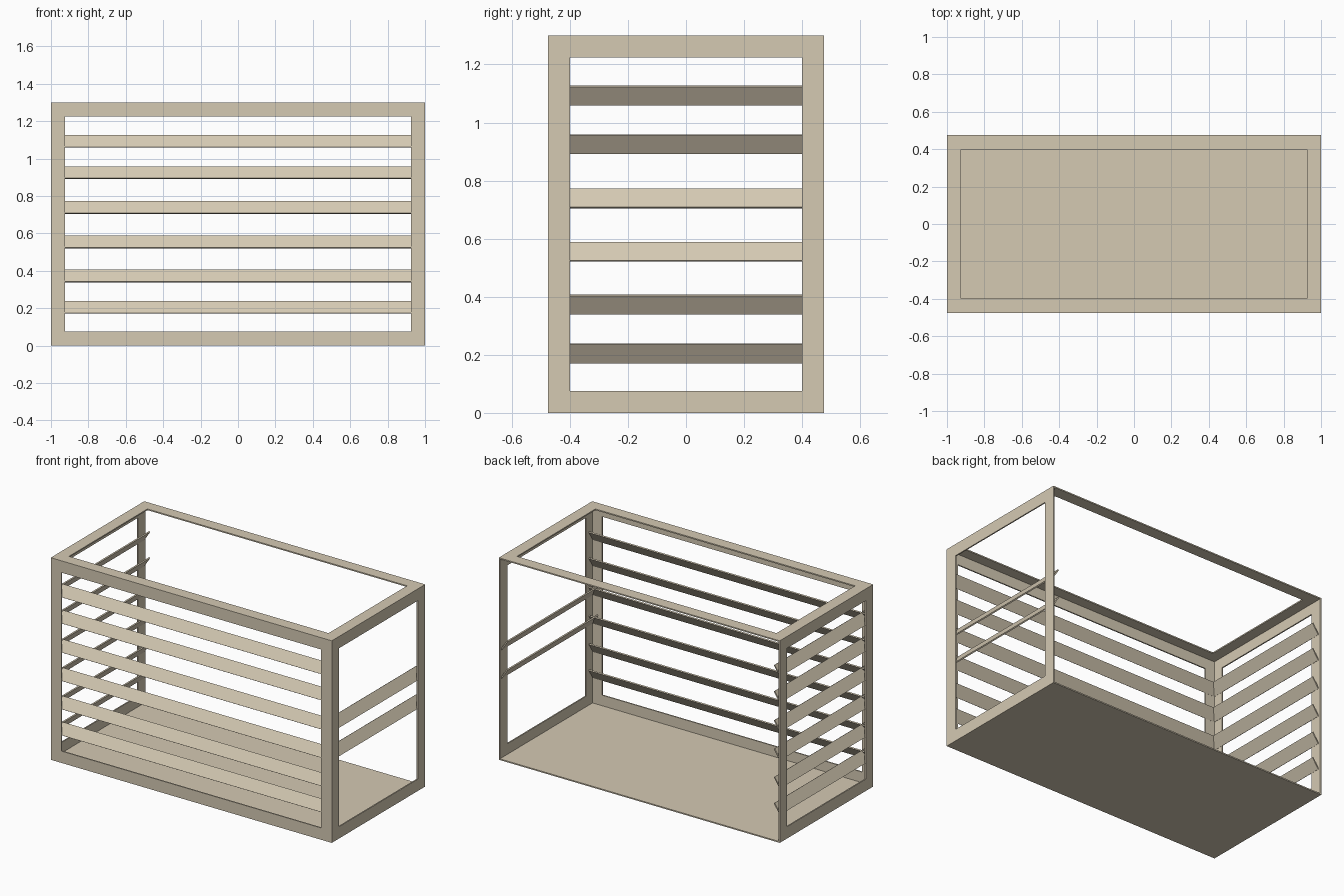
import bpy
import bmesh
from math import radians
from mathutils import Matrix, Vector

if "Cube" in bpy.data.objects:
    bpy.data.objects.remove(bpy.data.objects["Cube"], do_unlink=True)

W, D, H = 2.0, 0.95, 1.3      # overall size
T = 0.008                     # sheet thickness
RAIL = 0.076                  # visible width of the frame rails
SLAT_Z = [0.205, 0.373, 0.555, 0.738, 0.925, 1.093]
SLAT_RISE, SLAT_DEPTH = 0.064, 0.042

paint = bpy.data.materials.new("warm_beige")
paint.use_nodes = True
colour = (0.66, 0.585, 0.45, 1)
paint.diffuse_color = colour
paint.node_tree.nodes["Principled BSDF"].inputs["Base Color"].default_value = colour


def finish(name, bm):
    bmesh.ops.recalc_face_normals(bm, faces=bm.faces)
    mesh = bpy.data.meshes.new(name)
    bm.to_mesh(mesh)
    bm.free()
    mesh.materials.append(paint)
    obj = bpy.data.objects.new(name, mesh)
    bpy.context.collection.objects.link(obj)
    return obj


def sheet(name, centre, u, v, border_u=None, border_v=None):
    """Thin sheet spanned by half-axes u and v; borders cut a rectangular opening."""
    centre, u, v = Vector(centre), Vector(u), Vector(v)
    bm = bmesh.new()
    corners = [(-1, -1), (1, -1), (1, 1), (-1, 1)]
    outer = [bm.verts.new(centre + u * a + v * b) for a, b in corners]
    if border_u is None:
        bm.faces.new(outer)
    else:
        su, sv = 1 - border_u / u.length, 1 - border_v / v.length
        inner = [bm.verts.new(centre + u * a * su + v * b * sv) for a, b in corners]
        for i in range(4):
            j = (i + 1) % 4
            bm.faces.new([outer[i], outer[j], inner[j], inner[i]])
    # Thicken evenly about the middle plane
    normal = u.cross(v).normalized()
    bmesh.ops.translate(bm, verts=bm.verts, vec=-normal * T / 2)
    made = bmesh.ops.extrude_face_region(bm, geom=bm.faces[:], use_keep_orig=True)
    moved = [g for g in made["geom"] if isinstance(g, bmesh.types.BMVert)]
    bmesh.ops.translate(bm, verts=moved, vec=normal * T)
    return finish(name, bm)


def slat(name, length, z, turn, offset):
    """Louvre leaning inward at the top, built facing -y and turned into place."""
    top = Vector((0, SLAT_DEPTH / 2, SLAT_RISE / 2))
    obj = sheet(name, (0, T / 2 + SLAT_DEPTH / 2, 0), (length / 2, 0, 0), top)
    place = Matrix.Rotation(radians(turn), 4, "Z") @ Matrix.Translation((0, -offset, z))
    obj.data.transform(place)


# Floor and open top frame
sheet("floor", (0, 0, T / 2), (W / 2, 0, 0), (0, D / 2, 0))
sheet("top_frame", (0, 0, H - T / 2), (W / 2, 0, 0), (0, D / 2, 0), RAIL, RAIL)

# Side frames and front frame, fitted between floor and top; the back is open
half_h = H / 2 - T
for side, sign in (("left", 1), ("right", -1)):
    sheet(side + "_frame", (sign * (W - T) / 2, 0, H / 2),
          (0, D / 2, 0), (0, 0, half_h), RAIL, RAIL - T)
sheet("front_frame", (0, -(D - T) / 2, H / 2),
      (W / 2 - T, 0, 0), (0, 0, half_h), RAIL - T, RAIL - T)

# Louvre slats: full sets on the front and right, two on the left
for i, z in enumerate(SLAT_Z):
    slat(f"front_slat_{i + 1}", W - 0.025, z, 0, D / 2 - T / 2)
    slat(f"right_slat_{i + 1}", D - 0.03, z, -90, W / 2 - T / 2)
    if i in (2, 3):
        slat(f"left_slat_{i - 1}", D - 0.03, z, 90, W / 2 - T / 2)
